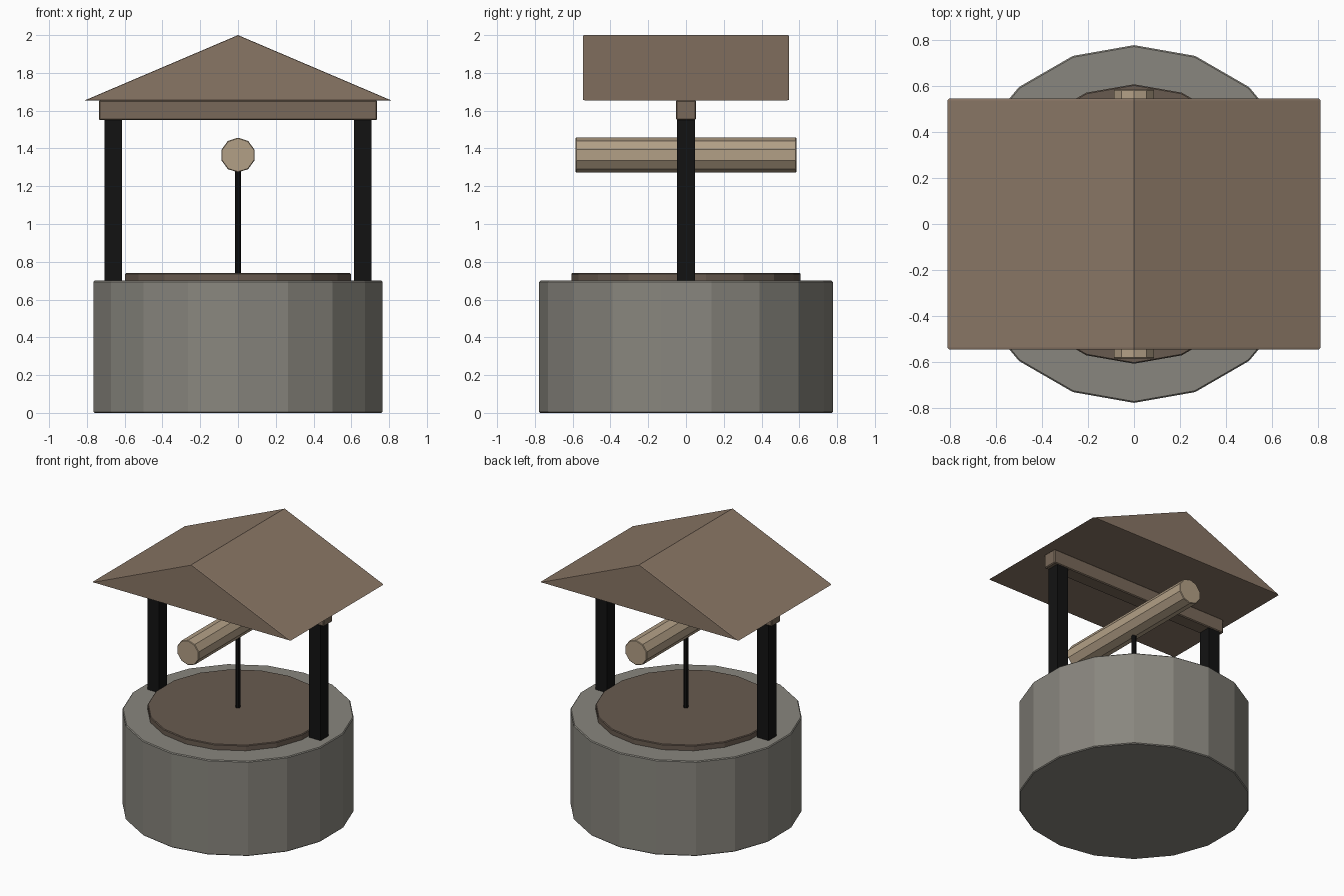
import bpy, bmesh
from math import radians

if "Cube" in bpy.data.objects:
    bpy.data.objects.remove(bpy.data.objects["Cube"])


def material(name, rgb):
    m = bpy.data.materials.new(name)
    m.diffuse_color = (*rgb, 1)
    m.use_nodes = True
    m.node_tree.nodes["Principled BSDF"].inputs["Base Color"].default_value = m.diffuse_color
    return m


STONE = material("stone", (0.25, 0.24, 0.21))
ROOF = material("roof_wood", (0.25, 0.18, 0.13))
BEAM = material("beam_wood", (0.19, 0.14, 0.10))
LOG = material("log_wood", (0.45, 0.35, 0.24))
LID = material("lid_wood", (0.14, 0.105, 0.08))
BLACK = material("black", (0.006, 0.006, 0.006))


def finish(ob, name, mat, bevel=0):
    ob.name = name
    ob.data.materials.append(mat)
    if bevel:
        b = ob.modifiers.new("edge_bevel", 'BEVEL')
        b.width = bevel
        b.segments = 1
        b.limit_method = 'ANGLE'
        b.angle_limit = radians(50)
    return ob


def cylinder(name, sides, r, z0, z1, mat, bevel=0):
    bpy.ops.mesh.primitive_cylinder_add(vertices=sides, radius=r, depth=z1 - z0,
                                        location=(0, 0, (z0 + z1) / 2))
    return finish(bpy.context.object, name, mat, bevel)


def box(name, center, size, mat, bevel=0):
    bpy.ops.mesh.primitive_cube_add(size=1, location=center)
    ob = bpy.context.object
    ob.scale = size
    bpy.ops.object.transform_apply(location=False, rotation=False, scale=True)
    return finish(ob, name, mat, bevel)


# Stone well wall and the wooden lid on it
cylinder("well_wall", 18, 0.777, 0, 0.70, STONE, 0.006)
cylinder("well_lid", 18, 0.607, 0.66, 0.74, LID, 0.005)

# Two posts carrying the cross beam
for side, sx in (("left", -1), ("right", 1)):
    box(side + "_post", (sx * 0.661, 0, 1.125), (0.094, 0.094, 0.87), BLACK)
box("cross_beam", (0, 0, 1.6025), (1.474, 0.105, 0.105), BEAM, 0.006)

# Winding log lying front to back, with a corner edge on top
bpy.ops.mesh.primitive_cylinder_add(vertices=10, radius=0.092, depth=1.17,
                                    location=(0, 0, 1.365),
                                    rotation=(radians(90), 0, 0))
finish(bpy.context.object, "winding_log", LOG, 0.004)

# Rope from log to lid
cylinder("rope", 8, 0.016, 0.72, 1.30, BLACK)

# Gabled roof: triangle lofted front to back with slightly eased gable ends
bm = bmesh.new()
rings = []
for y, s in ((-0.545, 0.99), (-0.537, 1), (0.537, 1), (0.545, 0.99)):
    rings.append([bm.verts.new((x * s, y, 1.77 + (z - 1.77) * s))
                  for x, z in ((-0.81, 1.655), (0.81, 1.655), (0, 2.0))])
for a, b in zip(rings, rings[1:]):
    for i in range(3):
        j = (i + 1) % 3
        bm.faces.new((a[i], a[j], b[j], b[i]))
bm.faces.new(rings[0])
bm.faces.new(rings[-1])
bmesh.ops.recalc_face_normals(bm, faces=bm.faces)
mesh = bpy.data.meshes.new("roof")
bm.to_mesh(mesh)
bm.free()
roof = bpy.data.objects.new("roof", mesh)
bpy.context.collection.objects.link(roof)
finish(roof, "roof", ROOF)
